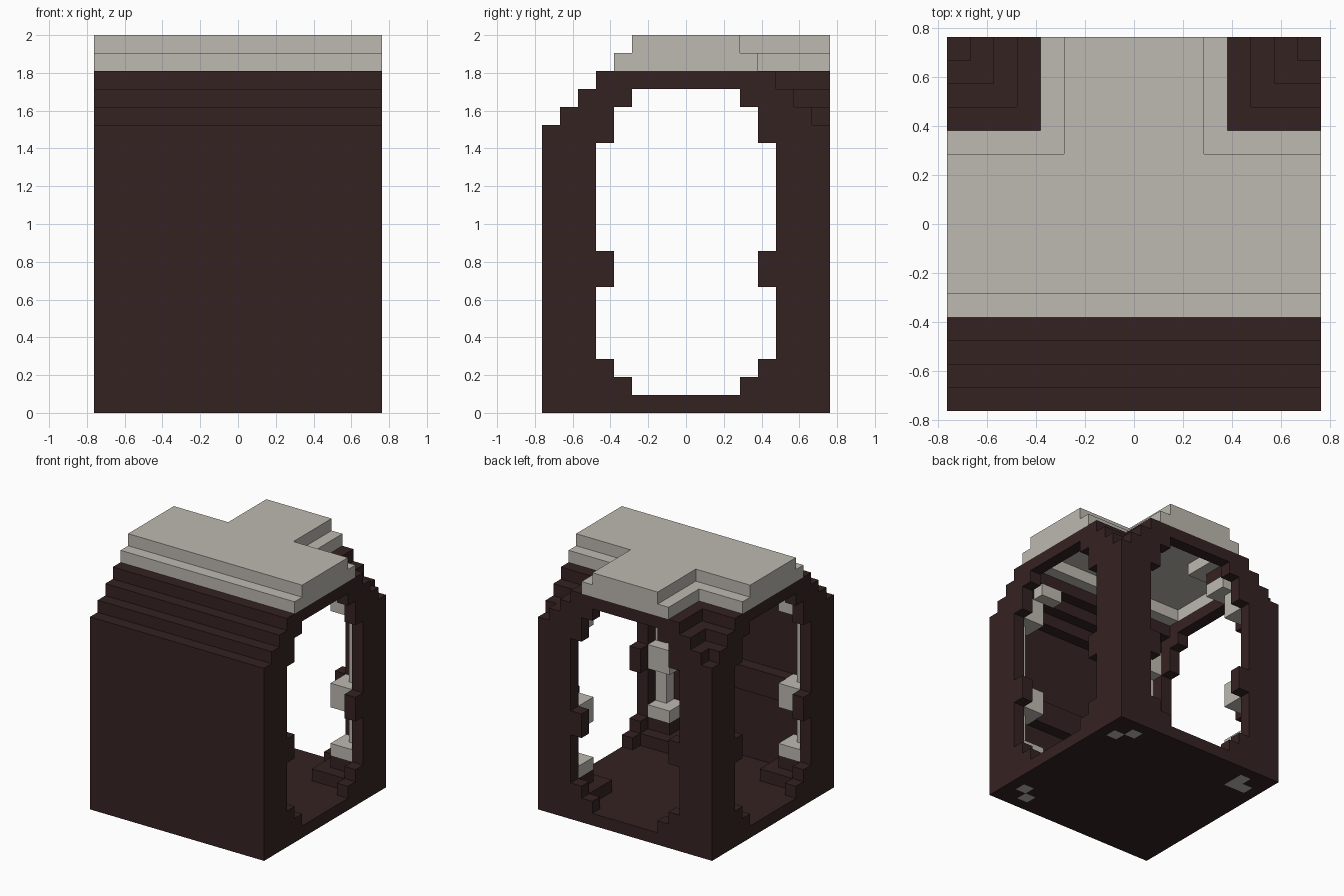
import bpy
import bmesh
from mathutils import Vector

cube = bpy.data.objects.get("Cube")
if cube:
    bpy.data.objects.remove(cube, do_unlink=True)

U = 2 / 21            # edge of one block
HALF, TALL = 8, 21    # half width and height, in blocks
SPRING = 16           # layer where the roof steps begin


def material(name, rgb):
    m = bpy.data.materials.new(name)
    m.use_nodes = True
    m.diffuse_color = (*rgb, 1)
    m.node_tree.nodes["Principled BSDF"].inputs["Base Color"].default_value = (*rgb, 1)
    return m


DARK = material("dark brown", (0.036, 0.016, 0.016))
LIGHT = material("pale stone", (0.509, 0.485, 0.440))

AXES = [Vector(a) for a in ((1, 0, 0), (0, 1, 0), (0, 0, 1))]


def part(name, mat, rule):
    """Fill every block the rule accepts and keep only the outer faces."""
    span = range(-HALF, HALF)
    cells = {(x, y, z) for x in span for y in span for z in range(TALL) if rule(x, y, z)}
    bm = bmesh.new()
    for c in cells:
        mid = Vector(c) + Vector((.5, .5, .5))
        for i, axis in enumerate(AXES):
            for sign in (-1, 1):
                if tuple(int(v) for v in Vector(c) + sign * axis) in cells:
                    continue
                a, b = AXES[(i + 1) % 3] / 2, AXES[(i + 2) % 3] / 2
                o = mid + sign * axis / 2
                ring = [o - a - b, o + a - b, o + a + b, o - a + b][::sign]
                bm.faces.new([bm.verts.new(p * U) for p in ring])
    bmesh.ops.remove_doubles(bm, verts=bm.verts, dist=U / 50)
    me = bpy.data.meshes.new(name)
    bm.to_mesh(me)
    bm.free()
    me.materials.append(mat)
    ob = bpy.data.objects.new(name, me)
    bpy.context.collection.objects.link(ob)
    return ob


def away(v):
    """Block index counted from the centre line, same on both sides."""
    return v if v >= 0 else -v - 1


def opening(v, z):
    """Arched doorway with a waist in the middle."""
    if z < 1 or z > 17:
        return False
    half = 3 if z in (1, 17) else 4 if z in (2, 7, 8, 15, 16) else 5
    return away(v) < half


def solid(x, y, z):
    """Outer mass: barrel roof along x, crossed by an arm to the back."""
    if not (-HALF <= x < HALF and -HALF <= y < HALF):
        return False
    w = HALF if z < SPRING else SPRING + 7 - z
    return away(y) < w or (y > 0 and away(x) < w)


def shell(x, y, z):
    """One block thick skin with doorways on the two sides and the back."""
    if not solid(x, y, z):
        return False
    if all(solid(x + i, y + j, z) for i in (-1, 0, 1) for j in (-1, 0, 1)):
        return z == TALL - 1
    if away(x) == 7 and opening(y, z):
        return False
    return not (y == 7 and opening(x, z))


def foot(x, y, z):
    """Stone blocks showing under the floor at three corners."""
    if z or (x < 0 and y < 0):
        return False
    pair = (away(x), away(y))
    return pair in ((6, 5), (5, 6)) or (x < 0 and pair == (5, 5))


def corner(x, y, low, high):
    return low <= away(x) <= high and low <= away(y) <= high


def column(x, y, z):
    """Thin corner column with base, middle band and spreading head."""
    if shell(x, y, z) or not solid(x, y, z):
        return False
    if z in (3, 7, 8, 15, 16):
        return corner(x, y, 5, 6)
    if z == 17:
        return corner(x, y, 4, 5)
    return 3 < z < 15 and corner(x, y, 6, 6)


def plinth(x, y, z):
    return (z == 1 and corner(x, y, 4, 6)) or (z == 2 and corner(x, y, 5, 6))


# Floor and the stone let into it
part("floor", DARK, lambda x, y, z: z == 0 and not foot(x, y, z))
part("column_feet", LIGHT, foot)
# Walls with doorways
part("walls", DARK, lambda x, y, z: 0 < z < SPRING and shell(x, y, z))
part("front_wall_band", DARK,
     lambda x, y, z: y == -7 and z in (7, 8) and away(x) < 5)
# Stepped roof
part("lower_roof_steps", DARK, lambda x, y, z: SPRING <= z < 19 and shell(x, y, z))
part("upper_roof", LIGHT, lambda x, y, z: z >= 19 and shell(x, y, z))
# Corner columns
part("column_plinths", DARK, plinth)
part("corner_columns", LIGHT, column)
